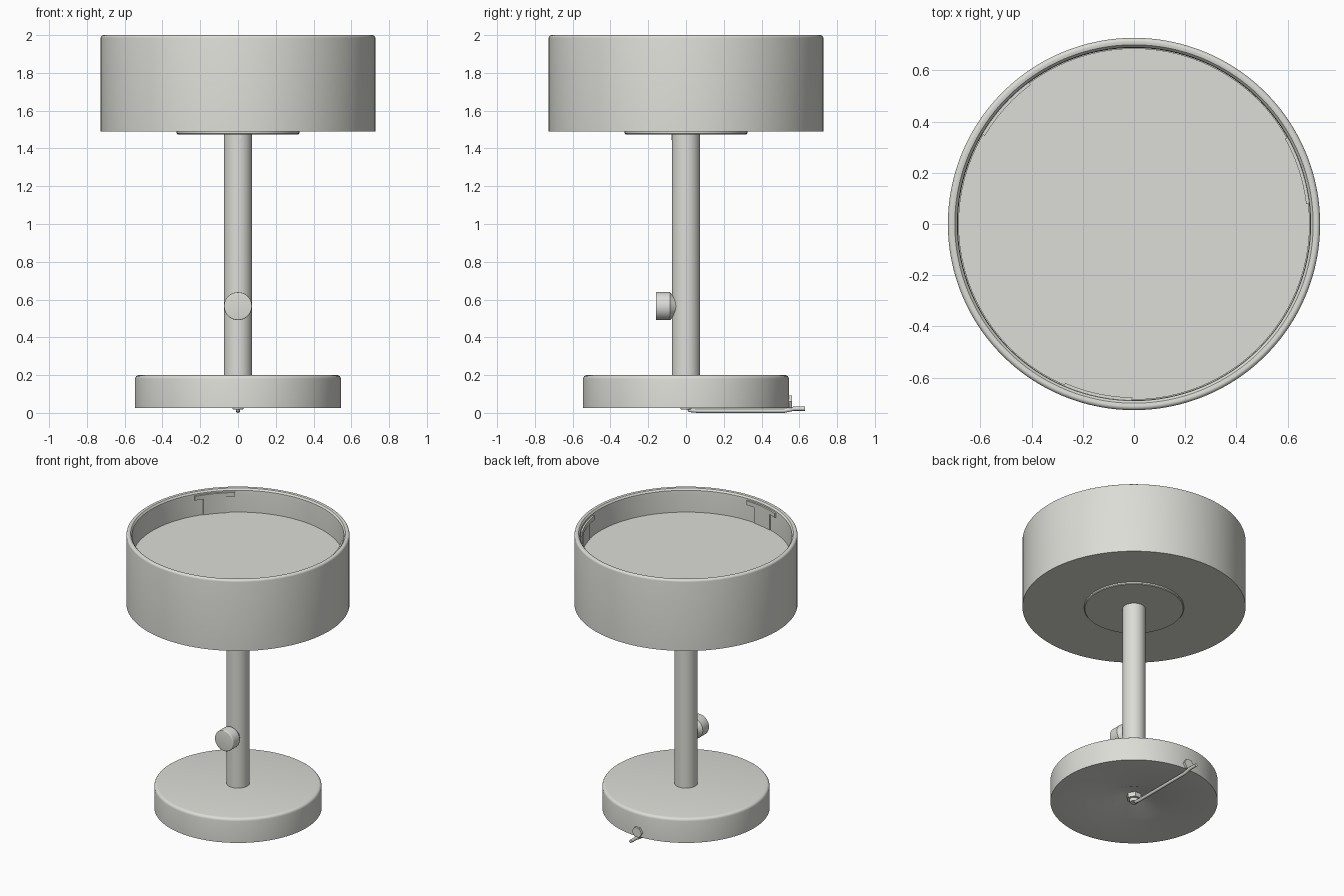
import bpy
import bmesh
from math import sin, cos, pi, radians
from mathutils import Matrix, Vector

if "Cube" in bpy.data.objects:
    bpy.data.objects.remove(bpy.data.objects["Cube"], do_unlink=True)

# One painted finish for the whole lamp
finish = bpy.data.materials.new("warm light grey")
finish.use_nodes = True
COLOUR = (0.72, 0.72, 0.68, 1)
finish.diffuse_color = COLOUR
bsdf = next(n for n in finish.node_tree.nodes if n.type == "BSDF_PRINCIPLED")
bsdf.inputs["Base Color"].default_value = COLOUR


def finish_object(name, bm, matrix=Matrix()):
    bmesh.ops.remove_doubles(bm, verts=bm.verts, dist=1e-5)
    bmesh.ops.recalc_face_normals(bm, faces=bm.faces)
    bm.transform(matrix)
    mesh = bpy.data.meshes.new(name)
    bm.to_mesh(mesh)
    bm.free()
    mesh.materials.append(finish)
    obj = bpy.data.objects.new(name, mesh)
    bpy.context.collection.objects.link(obj)
    bpy.ops.object.select_all(action="DESELECT")
    obj.select_set(True)
    bpy.context.view_layer.objects.active = obj
    bpy.ops.object.shade_smooth_by_angle(angle=radians(35))
    return obj


def lathe(name, profile, steps=96, matrix=Matrix()):
    """Revolve (radius, height) points around the z axis."""
    bm = bmesh.new()
    verts = [bm.verts.new((r, 0, z)) for r, z in profile]
    edges = [bm.edges.new(pair) for pair in zip(verts, verts[1:])]
    bmesh.ops.spin(bm, geom=verts + edges, cent=(0, 0, 0), axis=(0, 0, 1),
                   angle=2 * pi, steps=steps, use_merge=True)
    return finish_object(name, bm, matrix)


def rounded(r, z, size, start, count=4):
    """Quarter circle of profile points, centred at (r, z)."""
    return [(r + size * cos(start + pi / 2 * i / count),
             z + size * sin(start + pi / 2 * i / count)) for i in range(count + 1)]


def arc_plate(name, angle, width, r_in, r_out, z0, z1, steps=6):
    """Curved slab that follows the inside of the shade wall."""
    bm = bmesh.new()
    start = angle - width / r_in / 2
    corners = [(r_in, z0), (r_out, z0), (r_out, z1), (r_in, z1)]
    rings = []
    for i in range(steps + 1):
        a = start + width / r_in * i / steps
        rings.append([bm.verts.new((r * cos(a), r * sin(a), z)) for r, z in corners])
    for a, b in zip(rings, rings[1:]):
        for k in range(4):
            bm.faces.new((a[k], a[k - 1], b[k - 1], b[k]))
    bm.faces.new(rings[0])
    bm.faces.new(rings[-1])
    return finish_object(name, bm)


TO_FRONT = Matrix.Rotation(pi / 2, 4, "X")   # z axis turned towards -y

# Base with rounded top edge and a dished underside
lathe("base", [(0, 0.075), (0.08, 0.07), (0.2, 0.025), (0.545, 0.025)]
      + rounded(0.525, 0.18, 0.02, 0) + [(0, 0.2)])

# Pole, ceiling plate and shade drum with a sunken diffuser on top
lathe("pole", [(0, 0.19), (0.075, 0.19), (0.075, 1.48), (0, 1.48)], 48)
lathe("mounting_plate", [(0, 1.475), (0.32, 1.475), (0.325, 1.48), (0.325, 1.495), (0, 1.495)])
lathe("shade", [(0, 1.49), (0.727, 1.49)] + rounded(0.712, 1.985, 0.015, 0)
      + [(0.7, 1.997), (0.69, 1.985), (0.688, 1.96), (0.688, 1.8), (0, 1.8)], 128)
lathe("diffuser", [(0, 1.81), (0.686, 1.81), (0.686, 1.83), (0, 1.83)])

# Three retaining clips inside the rim
for i in range(3):
    a = radians(18 + 120 * i)
    arc_plate(f"clip_bar_{i + 1}", a, 0.27, 0.677, 0.692, 1.945, 1.975)
    arc_plate(f"clip_tab_{i + 1}", a, 0.15, 0.68, 0.692, 1.825, 1.95)

# Round dimmer knob on the front of the pole
lathe("knob", [(0, 0.04), (0.045, 0.04), (0.06, 0.07), (0.074, 0.085)]
      + rounded(0.068, 0.154, 0.006, 0) + [(0, 0.16)], 48,
      Matrix.Translation((0, 0, 0.565)) @ TO_FRONT)

# Small set screw at the top of the pole
lathe("set_screw", [(0, 0.06), (0.018, 0.06), (0.018, 0.078), (0, 0.078)], 16,
      Matrix.Translation((0, 0, 1.462)) @ TO_FRONT)

# Hexagonal nut and cable gland under the base
lathe("gland_nut", [(0, 0.04), (0.05, 0.04), (0.05, 0.08), (0, 0.08)], 6)
lathe("gland_collar", [(0, 0.018), (0.026, 0.018), (0.03, 0.026), (0.03, 0.05), (0, 0.05)], 24)

# Hexagonal cable grommet on the back of the base
lathe("cable_grommet", [(0, -0.56), (0.038, -0.56), (0.038, -0.53), (0, -0.53)], 6,
      Matrix.Translation((0, 0, 0.06)) @ TO_FRONT)

# Power cable running out to the back
path = [(0, 0, 0.05), (0, 0.02, 0.014), (0, 0.06, 0.011), (0, 0.52, 0.011),
        (0, 0.57, 0.022), (0, 0.63, 0.022)]
bm = bmesh.new()
rings = []
for i, p in enumerate(path):
    before, after = path[max(i - 1, 0)], path[min(i + 1, len(path) - 1)]
    turn = (Vector(after) - Vector(before)).to_track_quat("Z", "X")
    rings.append([bm.verts.new(Vector(p) + turn @ Vector((0.011 * cos(k * pi / 6),
                                                          0.011 * sin(k * pi / 6), 0)))
                  for k in range(12)])
for a, b in zip(rings, rings[1:]):
    for k in range(12):
        bm.faces.new((a[k], a[k - 1], b[k - 1], b[k]))
bm.faces.new(rings[0])
bm.faces.new(rings[-1])
finish_object("power_cable", bm)
